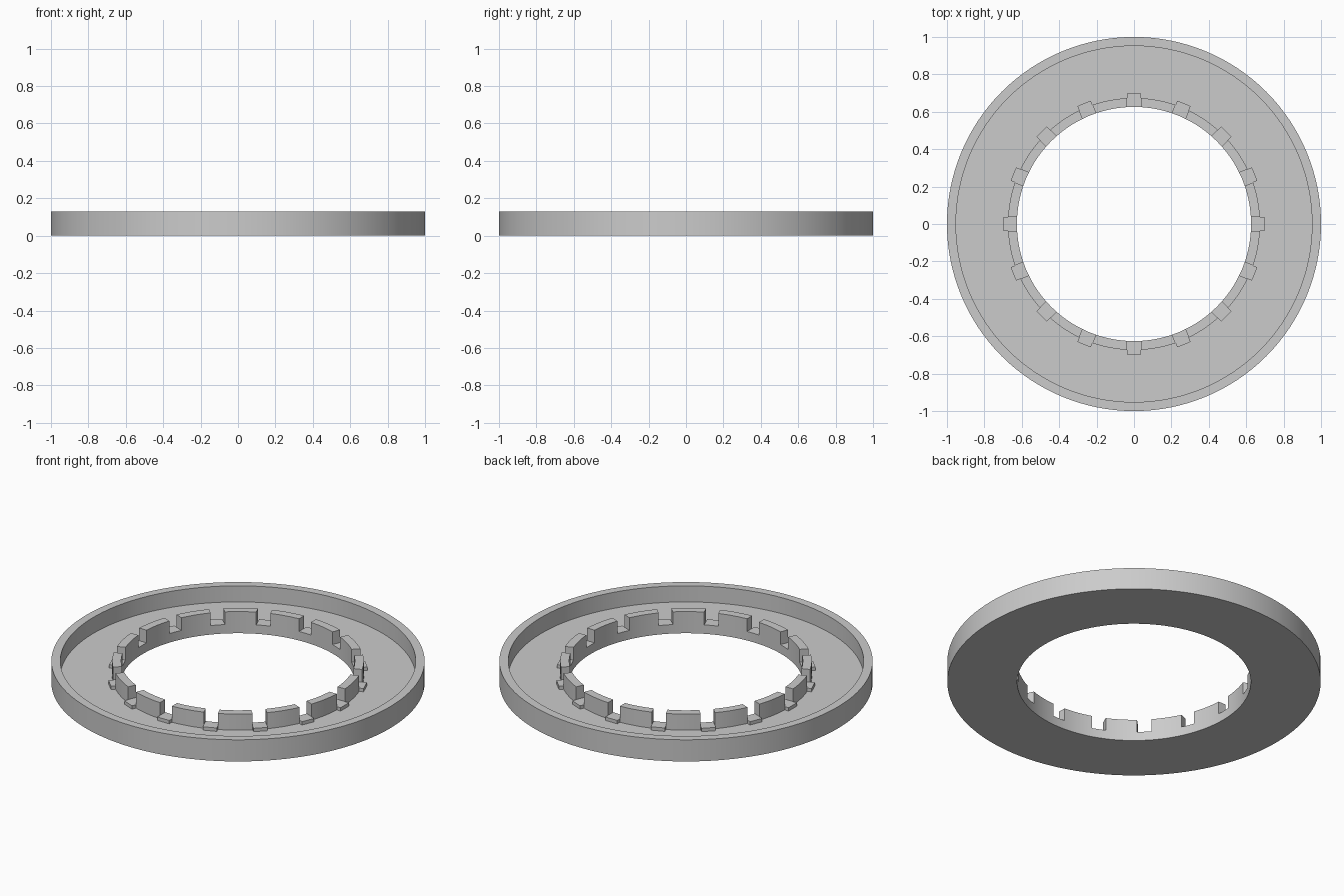
import bpy
import bmesh
from math import cos, sin, tau
from mathutils import Matrix, Vector

SEGMENTS = 128
NOTCHES = 16
HEIGHT = 0.128
FLOOR = 0.033
NOTCH_Z = 0.053
NOTCH_WIDTH = 0.077
R_OUT, R_RIM, R_COLLAR, R_HOLE, R_TAB = 1.0, 0.952, 0.674, 0.626, 0.698

default = bpy.data.objects.get("Cube")
if default:
    bpy.data.objects.remove(default, do_unlink=True)

grey = bpy.data.materials.new("light grey")
grey.use_nodes = True
colour = (0.6, 0.6, 0.6, 1.0)
grey.diffuse_color = colour
grey.node_tree.nodes["Principled BSDF"].inputs["Base Color"].default_value = colour


def finish(bm, name):
    bmesh.ops.recalc_face_normals(bm, faces=bm.faces)
    mesh = bpy.data.meshes.new(name)
    bm.to_mesh(mesh)
    bm.free()
    mesh.materials.append(grey)
    obj = bpy.data.objects.new(name, mesh)
    bpy.context.collection.objects.link(obj)
    return obj


def lathe(name, profile):
    """Revolve a closed (radius, z) profile around z."""
    bm = bmesh.new()
    rings = []
    for i in range(SEGMENTS):
        a = tau * i / SEGMENTS
        rings.append([bm.verts.new((r * cos(a), r * sin(a), z)) for r, z in profile])
    for i, ring in enumerate(rings):
        following = rings[(i + 1) % SEGMENTS]
        for j in range(len(profile)):
            k = (j + 1) % len(profile)
            bm.faces.new((ring[j], following[j], following[k], ring[k]))
    return finish(bm, name)


def radial_blocks(name, r0, r1, z0, z1):
    """One box per notch, spaced evenly around z."""
    bm = bmesh.new()
    centre = Vector(((r0 + r1) / 2, 0, (z0 + z1) / 2))
    size = (r1 - r0, NOTCH_WIDTH, z1 - z0, 1)
    for i in range(NOTCHES):
        turn = Matrix.Rotation(tau * i / NOTCHES, 4, "Z")
        bmesh.ops.create_cube(
            bm, size=1, matrix=turn @ Matrix.Translation(centre) @ Matrix.Diagonal(size))
    return finish(bm, name)


def combine(target, tool, operation):
    bpy.context.view_layer.objects.active = target
    mod = target.modifiers.new(operation.lower(), "BOOLEAN")
    mod.operation = operation
    mod.solver = "EXACT"
    mod.object = tool
    bpy.ops.object.modifier_apply(modifier=mod.name)
    bpy.data.objects.remove(tool, do_unlink=True)


# Tray ring: outer rim, flat floor and raised inner collar
tray = lathe("ring_tray", [
    (R_OUT, 0), (R_OUT, HEIGHT), (R_RIM, HEIGHT), (R_RIM, FLOOR),
    (R_COLLAR, FLOOR), (R_COLLAR, HEIGHT), (R_HOLE, HEIGHT), (R_HOLE, 0)])

# Notches through the collar, leaving low sills that run out onto the floor
combine(tray, radial_blocks("notch_cutters", 0.58, R_TAB, NOTCH_Z, 0.2), "DIFFERENCE")
combine(tray, radial_blocks("notch_sills", 0.65, R_TAB, 0.015, NOTCH_Z), "UNION")

# Smooth round walls with crisp edges
bpy.ops.object.select_all(action="DESELECT")
tray.select_set(True)
bpy.context.view_layer.objects.active = tray
bpy.ops.object.shade_smooth_by_angle(angle=0.5)
